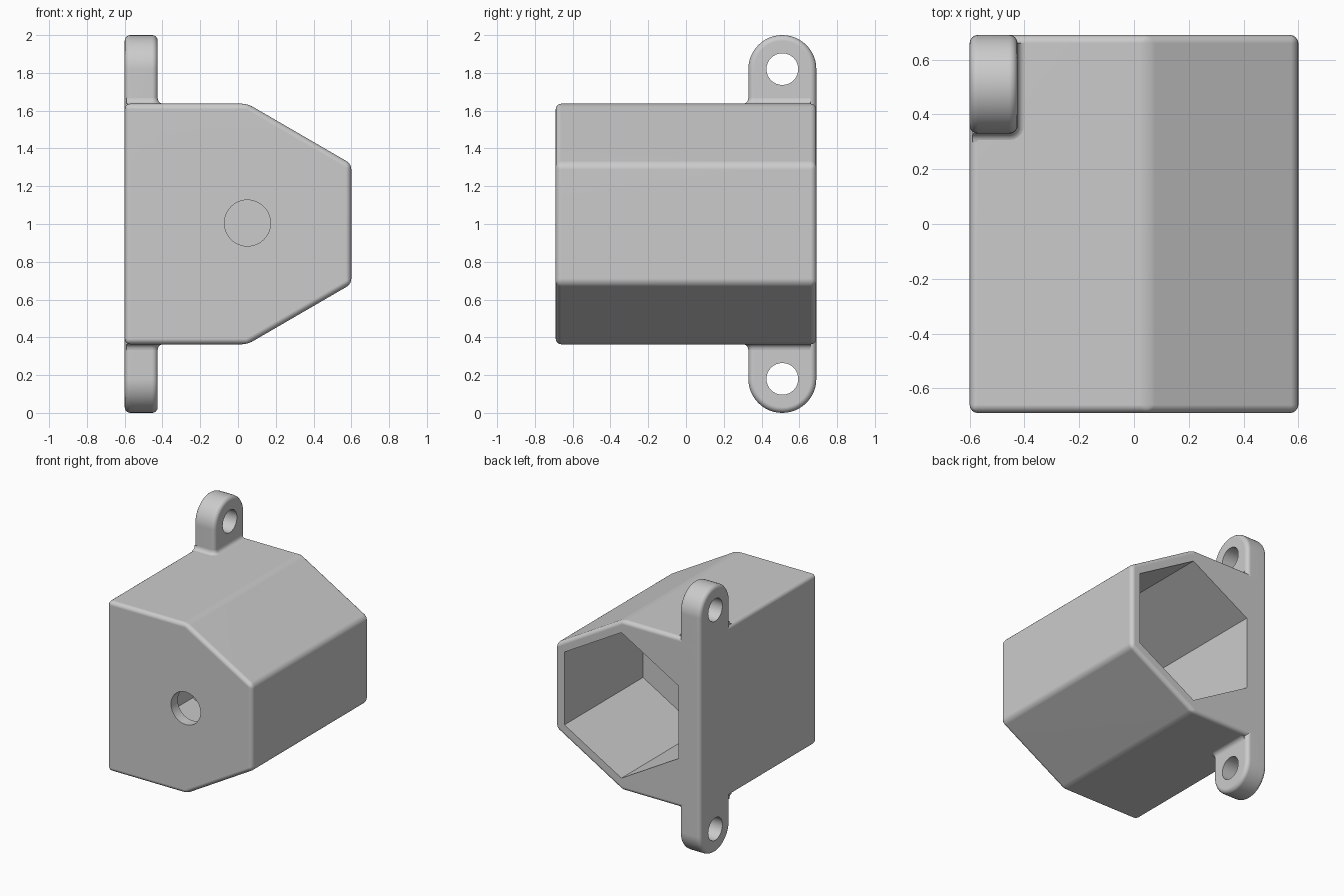
import bpy, bmesh, math
from mathutils import Vector

if "Cube" in bpy.data.objects:
    bpy.data.objects.remove(bpy.data.objects["Cube"])

grey = bpy.data.materials.new("light_grey")
grey.diffuse_color = (0.6, 0.6, 0.6, 1)
grey.use_nodes = True
grey.node_tree.nodes["Principled BSDF"].inputs["Base Color"].default_value = grey.diffuse_color
ROUND = 0.03


def make(name, bm):
    bmesh.ops.recalc_face_normals(bm, faces=bm.faces)
    me = bpy.data.meshes.new(name)
    bm.to_mesh(me)
    bm.free()
    ob = bpy.data.objects.new(name, me)
    bpy.context.collection.objects.link(ob)
    me.materials.append(grey)
    return ob


def prism(points, shift):
    """Extrude a closed outline of 3D points along a vector."""
    bm = bmesh.new()
    face = bm.faces.new([bm.verts.new(p) for p in points])
    res = bmesh.ops.extrude_face_region(bm, geom=[face])
    bmesh.ops.translate(bm, vec=shift,
                        verts=[v for v in res["geom"] if isinstance(v, bmesh.types.BMVert)])
    bmesh.ops.recalc_face_normals(bm, faces=bm.faces)
    return bm


def round_edges(bm, edges):
    bmesh.ops.bevel(bm, geom=edges, offset=ROUND, offset_type='OFFSET',
                    segments=4, profile=0.5, affect='EDGES', clamp_overlap=True)


def select(ob):
    bpy.ops.object.select_all(action='DESELECT')
    ob.select_set(True)
    bpy.context.view_layer.objects.active = ob


def cut(ob, cutter):
    mod = ob.modifiers.new("cut", 'BOOLEAN')
    mod.operation = 'DIFFERENCE'
    mod.solver = 'EXACT'
    mod.object = cutter
    select(ob)
    bpy.ops.object.modifier_apply(modifier=mod.name)
    bpy.data.objects.remove(cutter, do_unlink=True)


def smooth(ob):
    select(ob)
    bpy.ops.object.shade_smooth_by_angle(angle=math.radians(30))
    mod = ob.modifiers.new("flat_faces", 'WEIGHTED_NORMAL')
    mod.keep_sharp = True


def ring(n, r, x, z, y):
    """Polygon around the y axis with a corner at the top."""
    return [(x + r * math.sin(2 * math.pi * i / n), y,
             z + r * math.cos(2 * math.pi * i / n)) for i in range(n)]


# Housing: square on the left, half hexagon on the right
outline = [(-0.6, 0.363), (0.05, 0.363), (0.6, 0.682),
           (0.6, 1.318), (0.05, 1.637), (-0.6, 1.637)]
bm = prism([(x, -0.69, z) for x, z in outline], Vector((0, 1.38, 0)))
round_edges(bm, bm.edges[:])
housing = make("housing", bm)

# Hexagonal socket open at the back
cut(housing, make("socket_cutter",
                  prism(ring(6, 0.545, 0.052, 1.0, -0.24), Vector((0, 1.2, 0)))))
# Round front opening with a closed hexagonal pocket behind it
cut(housing, make("pocket_cutter",
                  prism(ring(6, 0.23, 0.05, 1.005, -0.61), Vector((0, 0.29, 0)))))
cut(housing, make("opening_cutter",
                  prism(ring(48, 0.122, 0.05, 1.005, -0.8), Vector((0, 0.25, 0)))))
smooth(housing)


# Mounting lugs: rounded tabs with a screw hole, above and below
def lug(name, side):
    cy, cz, r = 0.51, 0.82, 0.18
    arc = [(cy + r * math.cos(math.pi * i / 24), cz + r * math.sin(math.pi * i / 24))
           for i in range(25)]
    pts = [(cy + r, 0.605)] + arc + [(cy - r, 0.605)]
    bm = prism([(-0.6, y, 1 + side * z) for y, z in pts], Vector((0.175, 0, 0)))
    rim = [e for e in bm.edges
           if abs(e.verts[0].co.x - e.verts[1].co.x) < 1e-5
           and max(abs(v.co.z - 1) for v in e.verts) > 0.61]
    round_edges(bm, rim)
    ob = make(name, bm)
    hole = [(-0.8, cy + 0.084 * math.cos(2 * math.pi * i / 32),
             1 + side * (0.82 + 0.084 * math.sin(2 * math.pi * i / 32))) for i in range(32)]
    cut(ob, make("screw_hole_cutter", prism(hole, Vector((0.6, 0, 0)))))
    smooth(ob)


# Small concave fillet where each lug meets the housing
def fillet(name, side):
    bm = bmesh.new()
    rows = []
    for k in range(6):
        a = math.pi / 2 * k / 5
        d = ROUND * (1 - math.sin(a))
        z = 1 + side * (0.636 + ROUND * (1 - math.cos(a)))
        cx, cy = -0.455, 0.36
        rr = ROUND + d
        pts = [(-0.59, 0.66), (-0.59, cy - rr)]
        pts += [(cx + rr * math.sin(math.pi / 2 * i / 5),
                 cy - rr * math.cos(math.pi / 2 * i / 5)) for i in range(6)]
        pts += [(cx + rr, 0.66)]
        rows.append([bm.verts.new((x, y, z)) for x, y in pts])
    n = len(rows[0])
    for a, b in zip(rows, rows[1:]):
        for i in range(n):
            j = (i + 1) % n
            bm.faces.new((a[i], a[j], b[j], b[i]))
    bm.faces.new(rows[0])
    bm.faces.new(rows[-1])
    smooth(make(name, bm))


for label, side in (("upper", 1), ("lower", -1)):
    lug(label + "_lug", side)
    fillet(label + "_lug_fillet", side)
